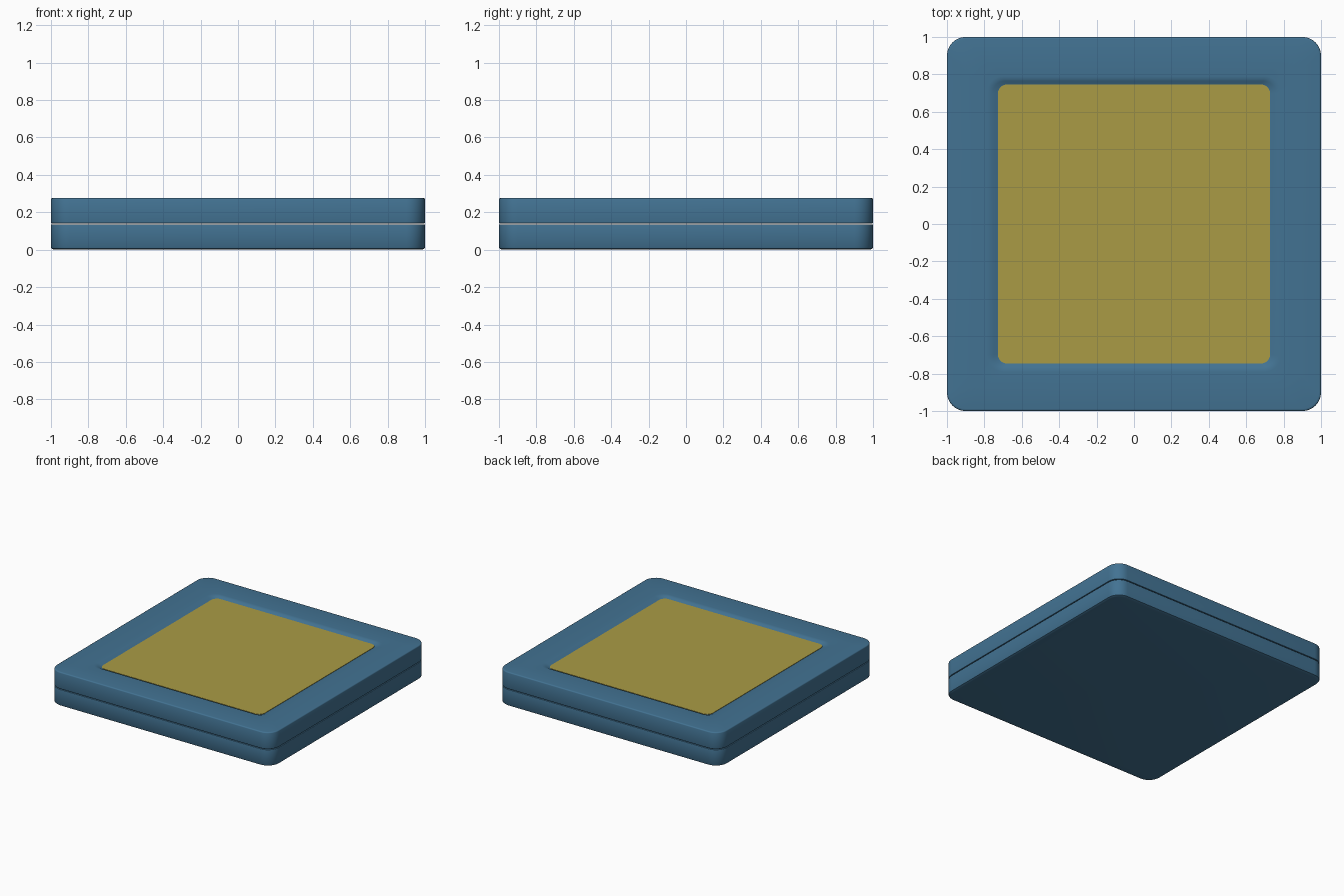
import bpy, bmesh
from math import sin, cos, pi, radians

if "Cube" in bpy.data.objects:
    bpy.data.objects.remove(bpy.data.objects["Cube"])

CORNER_STEPS = 8


def material(name, rgb):
    m = bpy.data.materials.new(name)
    m.diffuse_color = (*rgb, 1)
    m.use_nodes = True
    m.node_tree.nodes["Principled BSDF"].inputs["Base Color"].default_value = m.diffuse_color
    return m


def rounded_rect(hx, hy, r, z):
    """Points of a rounded rectangle, counter-clockwise."""
    pts = []
    for i, (sx, sy) in enumerate([(1, 1), (-1, 1), (-1, -1), (1, -1)]):
        for k in range(CORNER_STEPS + 1):
            a = (i + k / CORNER_STEPS) * pi / 2
            pts.append((sx * (hx - r) + r * cos(a), sy * (hy - r) + r * sin(a), z))
    return pts


def loft(name, rings, mat):
    """Skin a stack of rounded rectangles and cap both ends."""
    bm = bmesh.new()
    loops = [[bm.verts.new(p) for p in rounded_rect(*ring)] for ring in rings]
    n = len(loops[0])
    for a, b in zip(loops, loops[1:]):
        for i in range(n):
            j = (i + 1) % n
            bm.faces.new((a[i], a[j], b[j], b[i]))
    bm.faces.new(loops[0][::-1])
    bm.faces.new(loops[-1])
    me = bpy.data.meshes.new(name)
    bm.to_mesh(me)
    bm.free()
    ob = bpy.data.objects.new(name, me)
    bpy.context.collection.objects.link(ob)
    me.materials.append(mat)
    bpy.ops.object.select_all(action='DESELECT')
    ob.select_set(True)
    bpy.context.view_layer.objects.active = ob
    bpy.ops.object.shade_smooth_by_angle(angle=radians(35))
    return ob


def rounded_edge(z, inset, height, up):
    """Rings of a small rounded outer edge; up=1 curls in toward the top."""
    rings = []
    for k in range(4):
        a = k / 3 * pi / 2
        d = inset * (1 - cos(a))
        rings.append((1 - d, 1 - d, 0.1 - d, z + up * height * (sin(a) - 1)))
    return rings if up > 0 else rings[::-1]


blue = material("blue_shell", (0.055, 0.17, 0.29))
yellow = material("yellow_panel", (0.40, 0.33, 0.06))

# Lower half of the case
loft("lower_shell",
     rounded_edge(0.0, 0.025, 0.012, -1) + rounded_edge(0.136, 0.004, 0.004, 1), blue)

# Upper half with a shallow soft-edged recess in its top
recess = [(0.785, 0.79, 0.085, 0.277), (0.77, 0.775, 0.075, 0.2755),
          (0.755, 0.765, 0.065, 0.271), (0.735, 0.752, 0.055, 0.264),
          (0.722, 0.738, 0.05, 0.258)]
loft("upper_shell",
     rounded_edge(0.141, 0.004, 0.004, -1) + rounded_edge(0.277, 0.012, 0.008, 1) + recess,
     blue)

# Inlaid panel on the recess floor
loft("inlay_panel", [(0.728, 0.746, 0.05, 0.256), (0.728, 0.746, 0.05, 0.264)], yellow)
